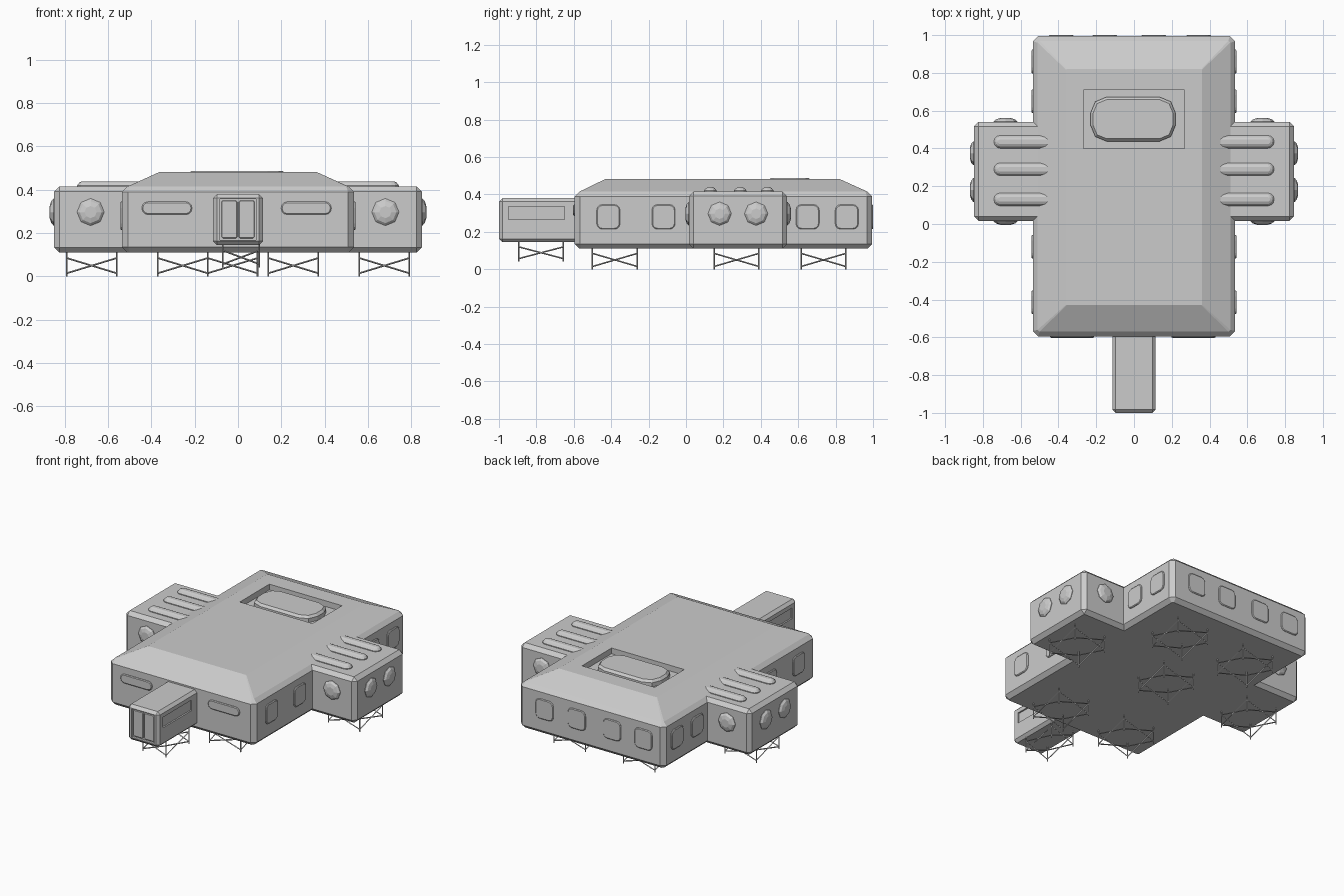
import bpy, bmesh, math
from mathutils import Vector, Matrix

if "Cube" in bpy.data.objects:
    bpy.data.objects.remove(bpy.data.objects["Cube"])

FRONT, BACK = (90, 0, 0), (90, 0, 180)
RIGHT, LEFT = (90, 0, 90), (90, 0, -90)


def finish(name, bm, loc=(0, 0, 0), rot=(0, 0, 0)):
    bmesh.ops.recalc_face_normals(bm, faces=bm.faces)
    me = bpy.data.meshes.new(name)
    bm.to_mesh(me)
    bm.free()
    ob = bpy.data.objects.new(name, me)
    ob.location = loc
    ob.rotation_euler = [math.radians(a) for a in rot]
    bpy.context.collection.objects.link(ob)
    return ob


def loft(name, rings, loc=(0, 0, 0), rot=(0, 0, 0)):
    bm = bmesh.new()
    rows = [[bm.verts.new(p) for p in ring] for ring in rings]
    n = len(rows[0])
    for a, b in zip(rows, rows[1:]):
        for i in range(n):
            bm.faces.new((a[i], a[(i + 1) % n], b[(i + 1) % n], b[i]))
    bm.faces.new(rows[0][::-1])
    bm.faces.new(rows[-1])
    return finish(name, bm, loc, rot)


def rounded(w, h, r, z, seg, cy=0):
    pts = []
    for q, (sx, sy) in enumerate(((1, 1), (-1, 1), (-1, -1), (1, -1))):
        for i in range(seg + 1):
            a = math.pi / 2 * (q + i / seg)
            pts.append((sx * (w / 2 - r) + r * math.cos(a),
                        cy + sy * (h / 2 - r) + r * math.sin(a), z))
    return pts


def plate(name, w, h, r, steps, loc, rot=(0, 0, 0), seg=3):
    """Stepped rounded plate; steps are (inset, height)."""
    r = min(r, w / 2 - .001, h / 2 - .001)
    return loft(name, [rounded(w - 2 * d, h - 2 * d, max(r - d, .001), z, seg)
                       for d, z in steps], loc, rot)


def box(name, lo, hi, bevel=0):
    bm = bmesh.new()
    bmesh.ops.create_cube(bm, size=1)
    for v in bm.verts:
        v.co = [l + (c + .5) * (u - l) for c, l, u in zip(v.co, lo, hi)]
    if bevel:
        bmesh.ops.bevel(bm, geom=bm.edges[:], offset=bevel, segments=1,
                        affect='EDGES', profile=.5)
    return finish(name, bm)


def cut(ob, lo, hi):
    c = box(ob.name + "_cutter", lo, hi)
    c.hide_render = True
    c.display_type = 'WIRE'
    m = ob.modifiers.new("recess", 'BOOLEAN')
    m.operation, m.solver, m.object = 'DIFFERENCE', 'EXACT', c


def truss(name, x0, x1, y0, y1, z0, z1):
    """Four posts with crossed braces on each side."""
    bm = bmesh.new()

    def beam(a, b, r=.004):
        a, b = Vector(a), Vector(b)
        d = b - a
        m = Matrix.Translation((a + b) / 2) @ d.to_track_quat('Z', 'Y').to_matrix().to_4x4()
        bmesh.ops.create_cone(bm, cap_ends=True, segments=4, radius1=r, radius2=r,
                              depth=d.length, matrix=m)
    corners = [(x0, y0), (x1, y0), (x1, y1), (x0, y1)]
    for i, p in enumerate(corners):
        q = corners[(i + 1) % 4]
        beam((*p, z0), (*p, z1))
        beam((*p, z0 + .015), (*q, z1 - .035))
        beam((*q, z0 + .015), (*p, z1 - .035))
    finish(name, bm)


# Main hull with chamfered walls and sloped roof
W, H, CY = 1.07, 1.59, .2
hull = loft("main_hull", [
    rounded(W - .05, H - .05, .01, .11, 1, CY),
    rounded(W, H, .028, .135, 1, CY),
    rounded(W, H, .028, .39, 1, CY),
    rounded(W - .05, H - .05, .01, .415, 1, CY),
    rounded(.72, 1.25, .003, .483, 1, CY - .005)])

# Skylight in its roof pocket
cut(hull, (-.267, .40, .445), (.267, .71, .6))
plate("skylight", .45, .235, .085,
      [(0, .44), (0, .472), (.014, .487)], (-.005, .555, 0), seg=2)

# Hull windows
WIN = [(0, -.01), (0, .004), (.005, .008)]
for y in (-.415, -.12, .65, .86):
    for s, rot in ((1, RIGHT), (-1, LEFT)):
        plate("side_window", .125, .132, .03, WIN, (s * .535, y, .28), rot)
for x in (-.385, -.155, .105, .342):
    plate("rear_window", .13, .132, .03, WIN, (x, .993, .28), BACK)
for x in (-.328, .315):
    plate("front_window", .232, .06, .03, WIN, (x, -.595, .315), FRONT)

# Side modules with domed portholes and roof bars
DOME = [(0, -.01), (0, .003), (.012, .014), (.035, .021)]
for s, rot in ((1, RIGHT), (-1, LEFT)):
    xs = sorted((s * .42, s * .848))
    box("side_module", (xs[0], .017, .11), (xs[1], .54, .415), .024)
    for y, r in ((.017, FRONT), (.54, BACK)):
        plate("porthole", .125, .125, .0625, DOME, (s * .68, y, .297), r, 2)
    for y in (.18, .375):
        plate("porthole", .125, .125, .0625, DOME, (s * .848, y, .297), rot, 2)
    for y in (.13, .29, .435):
        plate("roof_bar", .34, .068, .034,
              [(0, -.02), (0, .006), (.01, .019), (.022, .025)], (s * .572, y, .414))

# Entry corridor with side strips and double door
entry = box("entry_corridor", (-.115, -1, .145), (.115, -.57, .38), .018)
cut(entry, (-.083, -1.1, .168), (.083, -.984, .358))
for s in (1, -1):
    xs = sorted((s * .105, s * .2))
    cut(entry, (xs[0], -.95, .265), (xs[1], -.65, .335))
    plate("door_leaf", .074, .176, .008, [(0, -.01), (0, .004), (.004, .008)],
          (s * .04, -.984, .263), FRONT, 1)

# Support trusses
for x in (-.255, .255):
    for y in (-.38, .735):
        truss("hull_support", x - .115, x + .115, y - .12, y + .12, 0, .12)
for x in (-.675, -.025, .675):
    truss("middle_support", x - .115, x + .115, .15, .39, 0, .12)
truss("entry_support", -.07, .098, -.895, -.655, .042, .155)
